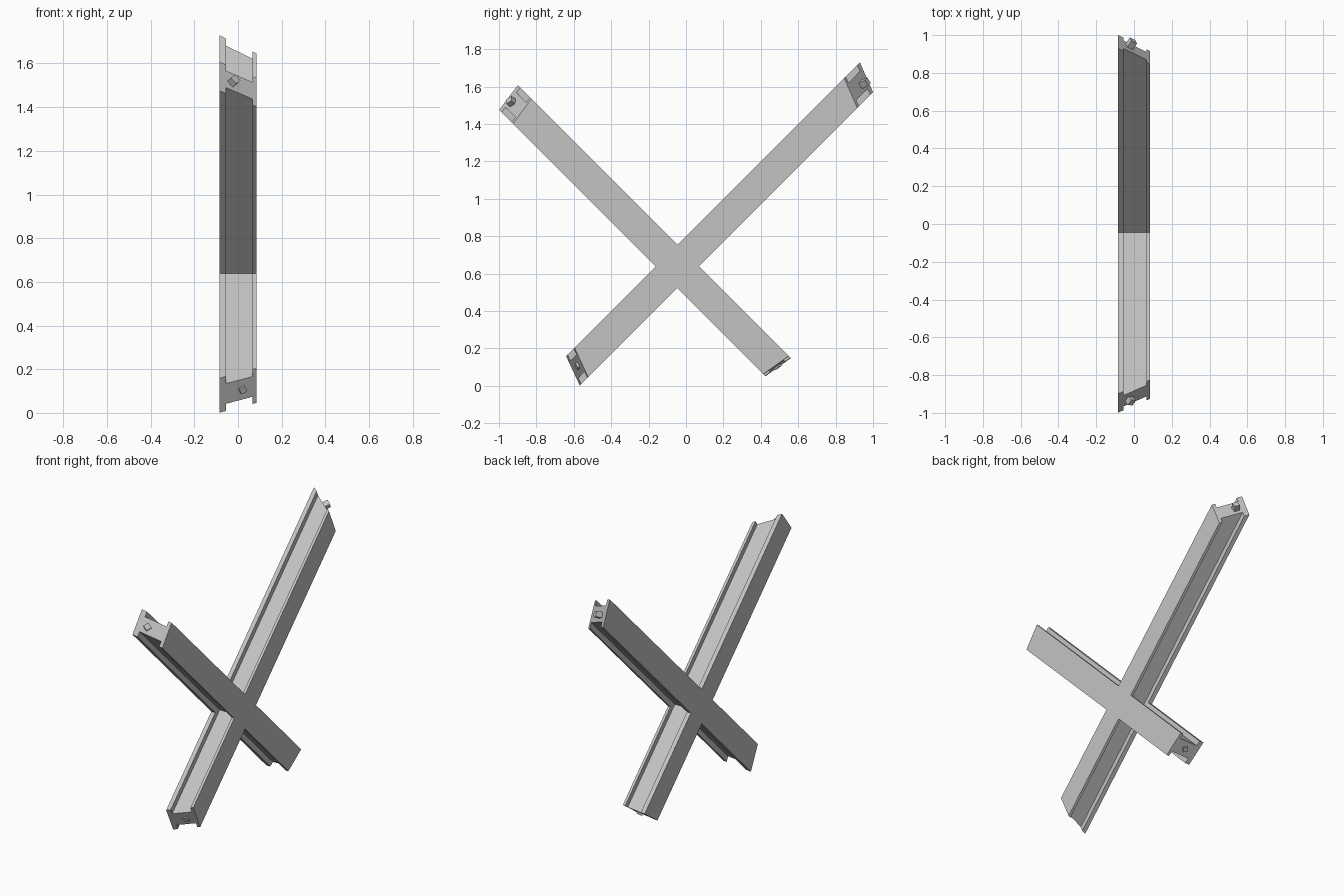
import bpy, bmesh, math
from mathutils import Vector, Matrix

if "Cube" in bpy.data.objects:
    bpy.data.objects.remove(bpy.data.objects["Cube"], do_unlink=True)

steel = bpy.data.materials.new("grey steel")
steel.use_nodes = True
colour = (0.55, 0.55, 0.55, 1)
steel.diffuse_color = colour
steel.node_tree.nodes["Principled BSDF"].inputs["Base Color"].default_value = colour

HALF, SIDE = 0.082, 0.085        # half depth and half width of a beam
WEB = HALF - 0.034               # half thickness of the web
LEFT, RIGHT = -0.056, 0.067      # inner faces of the two flanges
PROFILE = [(-SIDE, -HALF), (LEFT, -HALF), (LEFT, -WEB), (RIGHT, -WEB),
           (RIGHT, -HALF), (SIDE, -HALF)]
PROFILE += [(x, -v) for x, v in reversed(PROFILE)]


def finish(bm, name):
    bmesh.ops.recalc_face_normals(bm, faces=bm.faces)
    mesh = bpy.data.meshes.new(name)
    bm.to_mesh(mesh)
    bm.free()
    mesh.materials.append(steel)
    obj = bpy.data.objects.new(name, mesh)
    bpy.context.collection.objects.link(obj)
    return obj


def beam(name, along, across, centre, ends):
    """H section swept between two slanted planes: u = c + a*v + b*x."""
    def place(x, v, end):
        c, a, b = end
        return Vector((x, 0, 0)) + across * (centre + v) + along * (c + a * v + b * x)

    bm = bmesh.new()
    rings = [[bm.verts.new(place(x, v, e)) for x, v in PROFILE] for e in ends]
    for ring in rings:
        bm.faces.new(ring)
    n = len(PROFILE)
    for i in range(n):
        j = (i + 1) % n
        bm.faces.new((rings[0][i], rings[0][j], rings[1][j], rings[1][i]))
    return finish(bm, name), place


def peg(name, along, across, place, end, sign, x, v, size, out):
    """Small square stud standing on a slanted beam end."""
    c, a, b = end
    normal = sign * (along - a * across - Vector((b, 0, 0))).normalized()
    turn = normal.to_track_quat('Z', 'Y').to_matrix().to_4x4()
    sunk = 0.01
    bm = bmesh.new()
    bmesh.ops.create_cube(bm, size=1, matrix=(
        Matrix.Translation(place(x, v, end) + normal * (out - sunk) / 2) @ turn
        @ Matrix.Rotation(math.radians(30), 4, 'Z')
        @ Matrix.Diagonal((size, size, out + sunk, 1))))
    finish(bm, name)


rising = Vector((0, 1, 1)).normalized()
falling = Vector((0, 1, -1)).normalized()

# Two crossing beams
long_ends = [(-0.339, 0.365, 0.376), (1.789, 0.39, -0.70)]
short_ends = [(-1.709, -0.14, 0.61), (0.270, 0.17, -0.095)]
cross, long_place = beam("crossed_beams", rising, -falling, 0.484, long_ends)
second, short_place = beam("second_beam", falling, rising, 0.419, short_ends)

# Studs on the four ends
peg("rear_top_stud", rising, -falling, long_place, long_ends[1], 1, -0.026, -0.008, 0.036, 0.042)
peg("front_bottom_stud", rising, -falling, long_place, long_ends[0], -1, 0.02, 0, 0.03, 0.012)
peg("front_top_stud", falling, rising, short_place, short_ends[0], -1, -0.026, -0.004, 0.036, 0.03)
peg("rear_bottom_stud", falling, rising, short_place, short_ends[1], 1, 0, 0, 0.03, 0.012)

# Join the beams into one cross
join = cross.modifiers.new("join", 'BOOLEAN')
join.operation = 'UNION'
join.solver = 'EXACT'
join.object = second
bpy.context.view_layer.objects.active = cross
cross.select_set(True)
bpy.ops.object.modifier_apply(modifier="join")
bpy.data.objects.remove(second, do_unlink=True)
